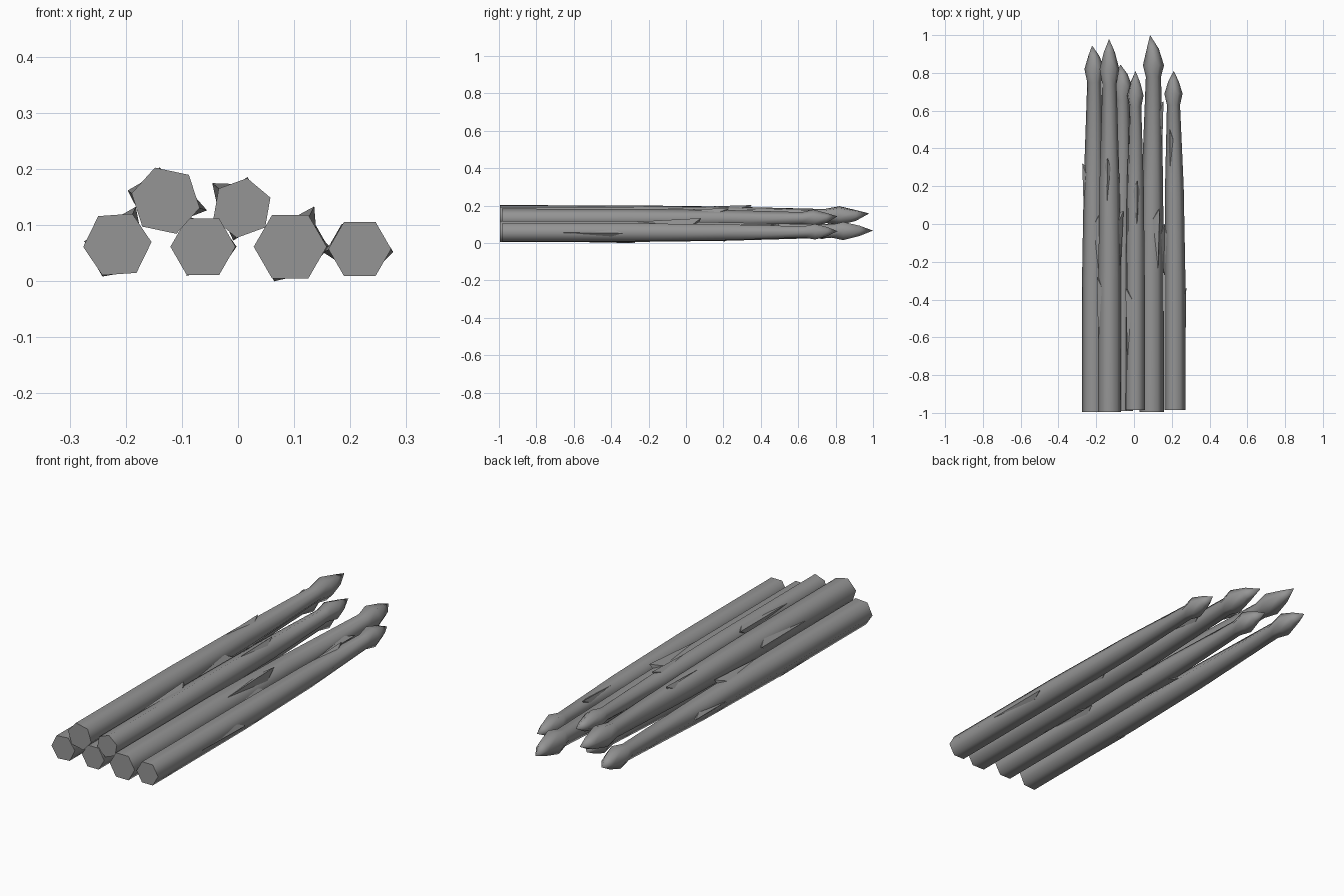
import bpy, bmesh
from math import cos, sin, radians

if "Cube" in bpy.data.objects:
    bpy.data.objects.remove(bpy.data.objects["Cube"])

# name: base x, z, radius, facet turn, butt y, head centre x, tip x, tip z, neck y, widest y, tip y
# followed by splinters: (y of point, angle around shaft, distance of point from axis)
STAKES = {
    "stake_1": ((-.215, .065, .061, 4, -.995, -.21, -.222, .072, .75, .82, .945),
                [(.32, 175, .062), (.05, 65, .074), (-.35, 245, .063)]),
    "stake_2": ((-.129, .143, .062, -12, -.995, -.13, -.132, .158, .74, .82, .98),
                [(.35, 100, .06), (.07, -13, .076), (-.28, 165, .070)]),
    "stake_3": ((-.0625, .061, .058, 0, -.99, -.06, -.072, .066, .66, .73, .845),
                [(.21, 240, .06), (-.3, 0, .060), (-.02, 120, .063)]),
    "stake_4": ((.007, .130, .054, 20, -.985, .007, .008, .142, .62, .68, .81),
                [(.23, 80, .056), (-.34, 140, .069), (.05, 255, .060)]),
    "stake_5": ((.093, .061, .065, 0, -.995, .103, .085, .066, .78, .84, 1.0),
                [(.08, 61, .082), (.0, 0, .068), (.65, 5, .055), (-.27, 245, .068)]),
    "stake_6": ((.217, .057, .056, 0, -.985, .209, .21, .063, .63, .69, .81),
                [(.5, 115, .05), (-.34, -5, .060), (.0, 185, .064)]),
}

grey = bpy.data.materials.new("dark_grey")
grey.diffuse_color = (.3, .3, .3, 1)
grey.use_nodes = True
grey.node_tree.nodes["Principled BSDF"].inputs["Base Color"].default_value = grey.diffuse_color


def add_splinter(bm, x, z, y, angle, ridge, dist, rad):
    # raised sliver along a shaft ridge, with a sharp point facing the tip end
    def pt(a, r, yy):
        a = radians(a)
        return bm.verts.new((x + r * cos(a), yy, z + r * sin(a)))
    tip = pt(angle, dist, y)
    rear = pt(ridge, rad * .98, y - .4)
    left = pt(ridge + 29, rad * .86, y - .06)
    right = pt(ridge - 29, rad * .86, y - .06)
    root = pt(ridge, rad * .75, y - .015)
    for f in ((rear, right, tip), (rear, tip, left), (tip, right, root),
              (tip, root, left), (rear, left, root), (rear, root, right)):
        bm.faces.new(f)


def make_stake(name, data, splinters):
    x, z, r, turn, y0, hx, tx, tz, neck, wide, end = data
    bm = bmesh.new()
    # stations along the stake: y, radius, centre x, centre z
    stations = [(y0, r, x, z), (-.3, r * .99, x, z),
                (.2, r * .88, x * .6 + hx * .4, z),
                (neck, r * .62, hx, z + .002), (wide, r * .86, hx, z + .003),
                (wide + (end - wide) * .55, r * .49, hx * .8 + tx * .2, z + .004)]
    rings = []
    for y, rad, cx, cz in stations:
        rings.append([bm.verts.new((cx + rad * cos(radians(turn + 60 * i)), y,
                                    cz + rad * sin(radians(turn + 60 * i)))) for i in range(6)])
    for a, b in zip(rings, rings[1:]):
        for i in range(6):
            j = (i + 1) % 6
            bm.faces.new((a[i], a[j], b[j], b[i]))
    tip = bm.verts.new((tx, end, tz))
    for i in range(6):
        bm.faces.new((rings[-1][i], rings[-1][(i + 1) % 6], tip))
    bm.faces.new(rings[0])
    first = len(bm.faces)
    # splinters follow the local shaft thickness and sit on the nearest ridge
    for y, angle, dist in splinters:
        for s, e in zip(stations, stations[1:]):
            if s[0] <= y <= e[0]:
                t = (y - s[0]) / (e[0] - s[0])
                rad, cx, cz = [s[k] + (e[k] - s[k]) * t for k in (1, 2, 3)]
        ridge = turn + 60 * round((angle - turn) / 60)
        add_splinter(bm, cx, cz, y, angle, ridge, dist, rad)
    bmesh.ops.recalc_face_normals(bm, faces=bm.faces)
    mesh = bpy.data.meshes.new(name)
    bm.to_mesh(mesh)
    bm.free()
    mesh.materials.append(grey)
    ob = bpy.data.objects.new(name, mesh)
    bpy.context.collection.objects.link(ob)
    bpy.ops.object.select_all(action='DESELECT')
    ob.select_set(True)
    bpy.context.view_layer.objects.active = ob
    bpy.ops.object.shade_smooth_by_angle(angle=radians(65))
    # splinter ends stay flat, their outer faces blend with the shaft
    for i in range(first, len(mesh.polygons)):
        mesh.polygons[i].use_smooth = (i - first) % 6 < 2


for stake_name, (shape, chips) in STAKES.items():
    make_stake(stake_name, shape, chips)
